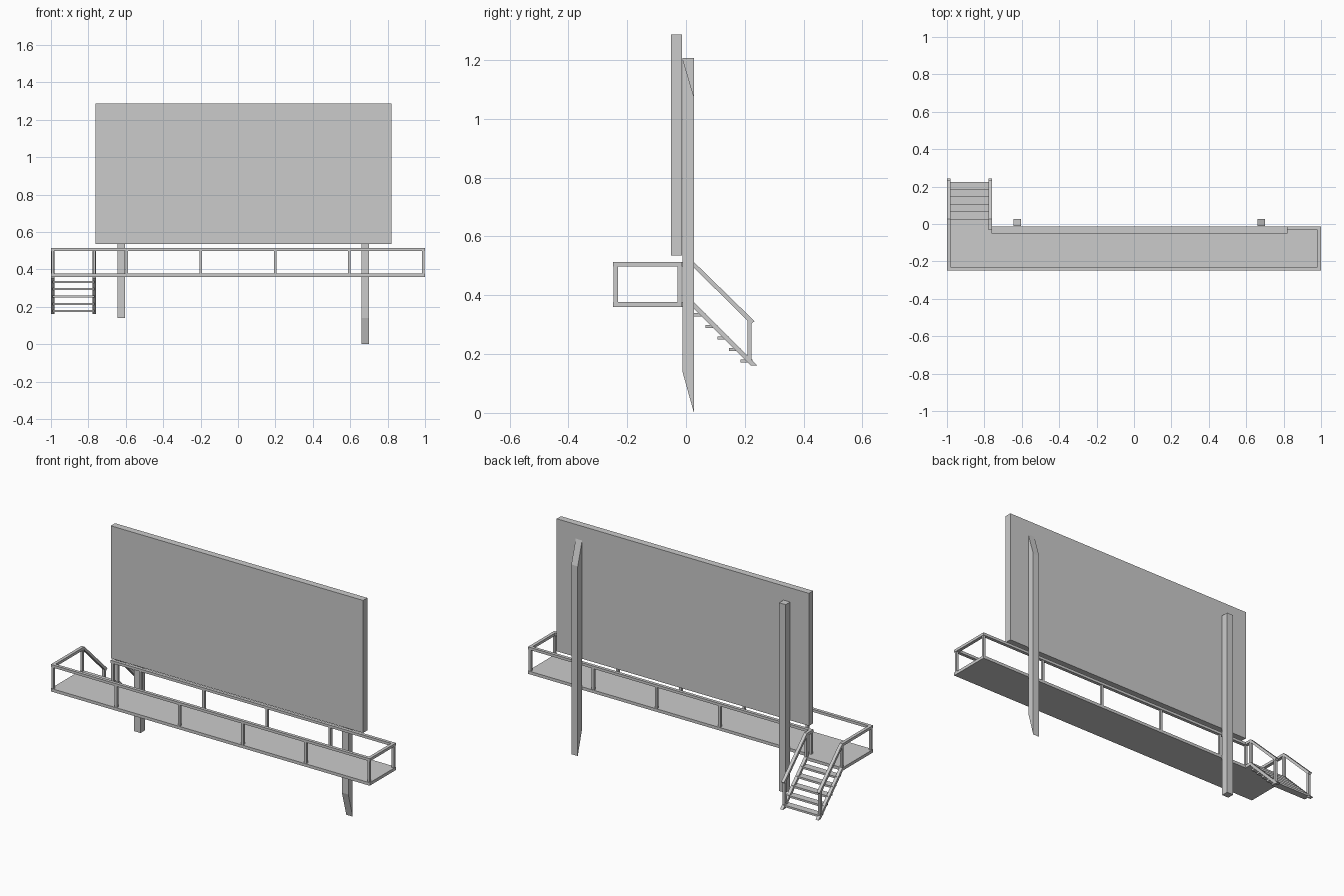
import bpy

if "Cube" in bpy.data.objects:
    bpy.data.objects.remove(bpy.data.objects["Cube"])


def prism(name, profile, x0, x1):
    """Extrude a closed (y, z) profile along x."""
    n = len(profile)
    verts = [(x, y, z) for x in (x0, x1) for y, z in profile]
    faces = [tuple(range(n)), tuple(reversed(range(n, 2 * n)))]
    faces += [(i, i + n, (i + 1) % n + n, (i + 1) % n) for i in range(n)]
    me = bpy.data.meshes.new(name)
    me.from_pydata(verts, [], faces)
    # make the normals point outwards whatever the profile direction
    area = sum(profile[i][0] * profile[(i + 1) % n][1] - profile[(i + 1) % n][0] * profile[i][1]
               for i in range(n))
    if area > 0:
        me.flip_normals()
    me.update()
    ob = bpy.data.objects.new(name, me)
    bpy.context.collection.objects.link(ob)
    return ob


def box(name, x0, x1, y0, y1, z0, z1):
    return prism(name, [(y0, z0), (y1, z0), (y1, z1), (y0, z1)], x0, x1)


W = 0.018                      # rail width
T = 0.014                      # baluster width
FRONT, BACK, LAND = -0.248, -0.013, 0.027
STAIR_R = -0.76                # right edge of the stair and landing
DECK0, DECK1 = 0.36, 0.377
RAIL0, RAIL1 = 0.498, 0.513

# display panel
box("display_panel", -0.762, 0.82, -0.051, -0.013, 0.536, 1.287)

# support posts: one square cut, one with slanted ends
box("left_support_post", -0.644, -0.603, -0.012, 0.027, 0.14, 1.207)
prism("right_support_post",
      [(-0.012, 0.14), (0.027, 0.0), (0.027, 1.075), (-0.012, 1.207)], 0.66, 0.70)

# walkway deck with the landing at its left end
box("walkway_deck", -1, 1, FRONT, BACK, DECK0, DECK1)
box("landing_deck", -1, STAIR_R, BACK, LAND, DECK0, DECK1)

# level handrails
box("front_handrail", -1, 1, FRONT, FRONT + W, RAIL0, RAIL1)
box("back_handrail", STAIR_R - W, 1, BACK - W, BACK, RAIL0, RAIL1)
box("right_handrail", 1 - W, 1, FRONT + W, BACK - W, RAIL0, RAIL1)
box("left_handrail", -1, -1 + W, FRONT + W, LAND, RAIL0, RAIL1)
box("landing_handrail", STAIR_R - W, STAIR_R, BACK, LAND, RAIL0, RAIL1)


def baluster(name, x, y, z0=DECK1, z1=RAIL0):
    h = T / 2
    box(name, x - h, x + h, y - h, y + h, z0, z1)


# balusters along front and back
yf, yb = FRONT + W / 2, BACK - W / 2
for i in range(6):
    x = -0.991 + i * 1.982 / 5
    baluster(f"front_baluster_{i}", x, yf)
    if i:
        baluster(f"back_baluster_{i}", x, yb)
baluster("corner_baluster", STAIR_R - W / 2, yb)

# stair sides: stringer, sloping handrail and its end posts
for side, x0 in (("left", -1.0), ("right", STAIR_R - W)):
    x1 = x0 + W
    prism(f"{side}_stringer",
          [(LAND, 0.377), (0.243, 0.161), (0.221, 0.161), (LAND, 0.355)], x0, x1)
    prism(f"{side}_stair_handrail",
          [(LAND, 0.513), (0.233, 0.312), (0.221, 0.302), (LAND, 0.494)], x0, x1)
    baluster(f"{side}_stair_post", x0 + W / 2, 0.216, 0.178, 0.315)
    baluster(f"{side}_landing_post", x0 + W / 2, LAND - T / 2)

# stair treads
for i in range(5):
    y, z = 0.027 + i * 0.0397, 0.328 - i * 0.0393
    box(f"stair_tread_{i}", -0.992, STAIR_R - 0.008, y, y + 0.04, z, z + 0.011)
